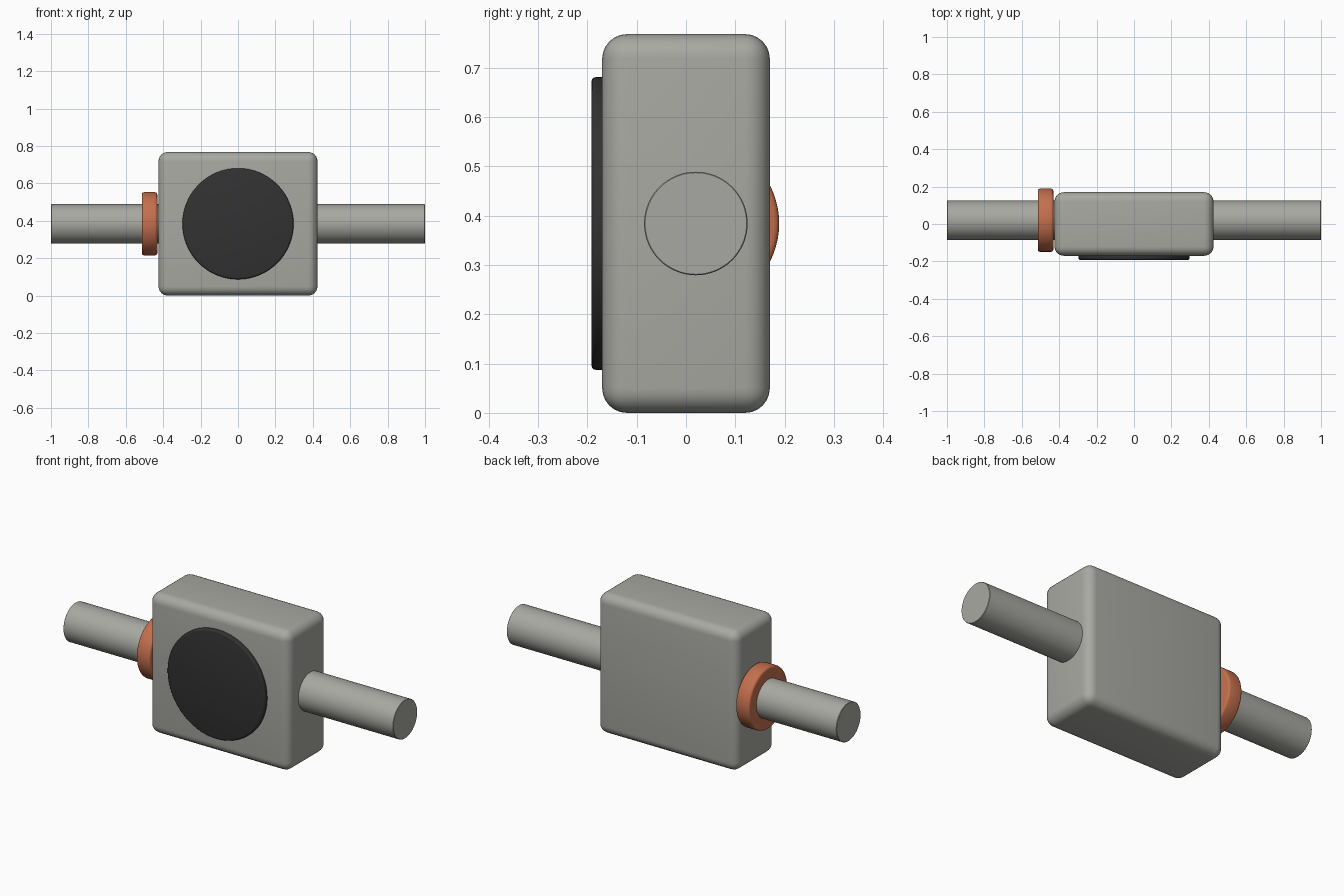
import bpy
import math

cube = bpy.data.objects.get("Cube")
if cube:
    bpy.data.objects.remove(cube, do_unlink=True)


def material(name, rgb):
    mat = bpy.data.materials.new(name)
    mat.use_nodes = True
    color = (*rgb, 1.0)
    mat.diffuse_color = color
    mat.node_tree.nodes["Principled BSDF"].inputs["Base Color"].default_value = color
    return mat


def finish(name, mat, bevel, segments):
    """Name the active object, round its edges and smooth it."""
    obj = bpy.context.object
    obj.name = name
    obj.data.materials.append(mat)
    bpy.ops.object.transform_apply(location=False, rotation=True, scale=True)
    if bevel:
        mod = obj.modifiers.new("rounded_edges", "BEVEL")
        mod.width = bevel
        mod.segments = segments
        mod.limit_method = "ANGLE"
        mod.angle_limit = math.radians(40)
        bpy.ops.object.modifier_apply(modifier=mod.name)
    bpy.ops.object.shade_smooth_by_angle(angle=math.radians(35))
    return obj


def cylinder(name, axis, radius, depth, location, mat, bevel=0, segments=3):
    turn = {"x": (0, math.pi / 2, 0), "y": (math.pi / 2, 0, 0)}[axis]
    bpy.ops.mesh.primitive_cylinder_add(vertices=64, radius=radius, depth=depth,
                                        location=location, rotation=turn)
    return finish(name, mat, bevel, segments)


grey = material("warm grey", (0.39, 0.395, 0.36))
dark = material("charcoal", (0.032, 0.032, 0.032))
copper = material("copper orange", (0.55, 0.16, 0.075))

MID_Z = 0.384
ROD_Y = 0.02

# Rounded housing
bpy.ops.mesh.primitive_cube_add(size=1, location=(0, 0, MID_Z))
bpy.context.object.scale = (0.85, 0.34, 2 * MID_Z)
finish("housing", grey, 0.05, 6)

# Round plate on the front face
cylinder("front_disc", "y", 0.297, 0.04, (0, -0.172, MID_Z), dark, 0.01)

# Rods out of both sides
for side, name in ((1, "left_rod"), (-1, "right_rod")):
    cylinder(name, "x", 0.105, 0.62, (side * 0.69, ROD_Y, MID_Z), grey, 0.002, 1)

# Collar around the right rod
cylinder("collar", "x", 0.169, 0.083, (-0.473, ROD_Y, MID_Z), copper, 0.012)
